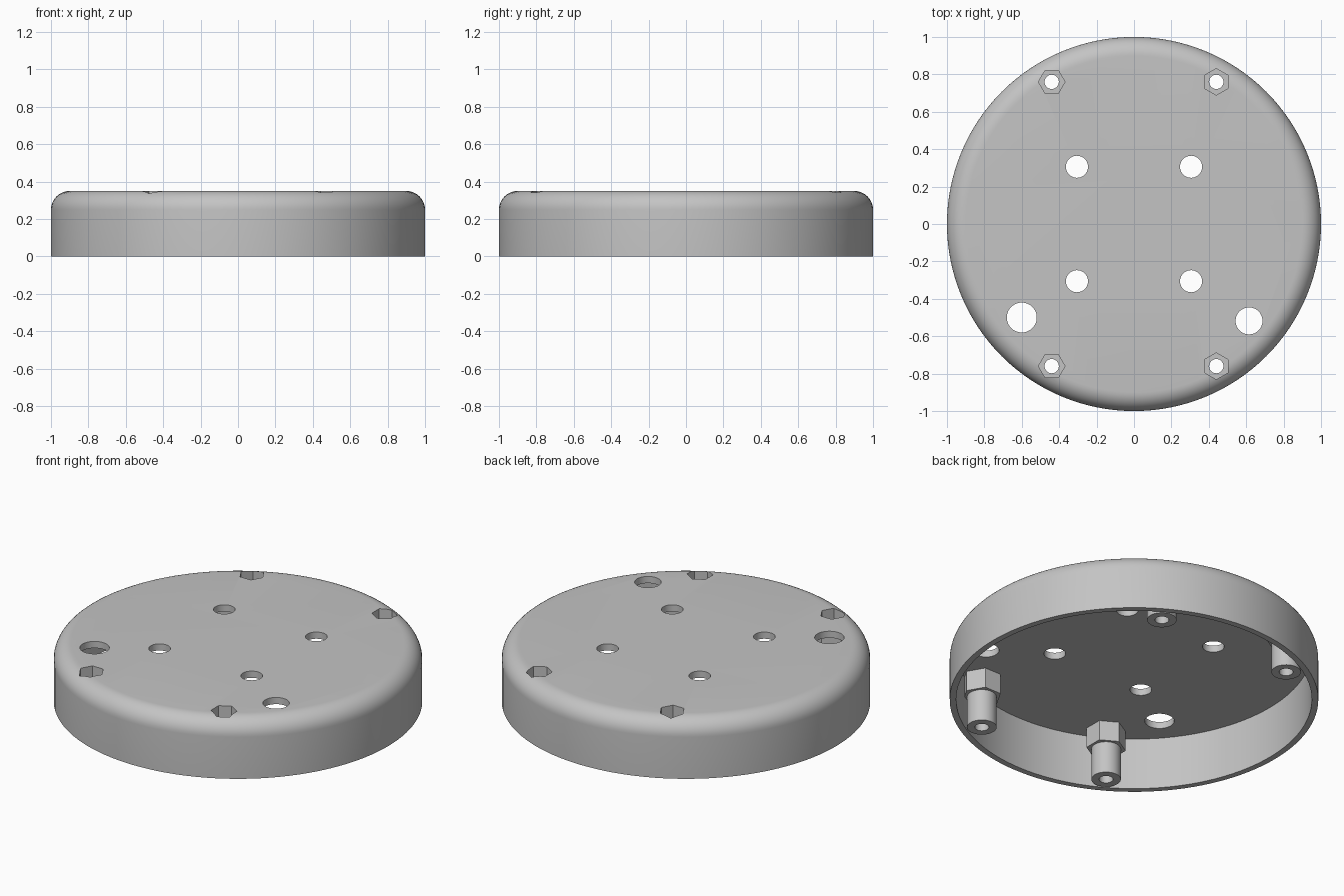
import bpy, bmesh, math
from mathutils import Matrix

cube = bpy.data.objects.get("Cube")
if cube:
    bpy.data.objects.remove(cube)

R, H, FILLET = 1.0, 0.35, 0.1      # outer shell
INNER_R, CEILING = 0.965, 0.31     # hollow underside
POST_X, POST_Y = 0.44, 0.76

grey = bpy.data.materials.new("light grey plastic")
grey.use_nodes = True
colour = (0.55, 0.55, 0.55, 1)
grey.diffuse_color = colour
grey.node_tree.nodes["Principled BSDF"].inputs["Base Color"].default_value = colour


def make_object(name, bm):
    bmesh.ops.recalc_face_normals(bm, faces=bm.faces)
    mesh = bpy.data.meshes.new(name)
    bm.to_mesh(mesh)
    bm.free()
    mesh.materials.append(grey)
    obj = bpy.data.objects.new(name, mesh)
    bpy.context.collection.objects.link(obj)
    return obj


def prism(name, x, y, r, z0, z1, sides=48, turn=0.0):
    bm = bmesh.new()
    place = Matrix.Translation((x, y, (z0 + z1) / 2)) @ Matrix.Rotation(turn, 4, "Z")
    bmesh.ops.create_cone(bm, cap_ends=True, segments=sides, radius1=r, radius2=r,
                          depth=z1 - z0, matrix=place)
    return make_object(name, bm)


def cut(target, cutter):
    mod = target.modifiers.new("cut", "BOOLEAN")
    mod.operation, mod.solver, mod.object = "DIFFERENCE", "EXACT", cutter
    bpy.ops.object.select_all(action="DESELECT")
    bpy.context.view_layer.objects.active = target
    target.select_set(True)
    bpy.ops.object.modifier_apply(modifier=mod.name)
    bpy.data.objects.remove(cutter)


# Round cover with a filleted top edge
bm = bmesh.new()
bmesh.ops.create_cone(bm, cap_ends=True, segments=128, radius1=R, radius2=R, depth=H,
                      matrix=Matrix.Translation((0, 0, H / 2)))
top_edges = [e for e in bm.edges if all(v.co.z > H / 2 for v in e.verts)]
bmesh.ops.bevel(bm, geom=top_edges, offset=FILLET, segments=10, profile=0.5,
                affect="EDGES")
cover = make_object("round_cover", bm)

# Hollow, leaving hexagonal bosses and round posts standing inside
cavity = prism("cavity", 0, 0, INNER_R, -0.1, CEILING, 128)
posts = [(sx * POST_X, sy * POST_Y, sx) for sx in (-1, 1) for sy in (-1, 1)]
for x, y, side in posts:
    boss_turn = 0 if side < 0 else math.pi / 6
    cut(cavity, prism("boss", x, y, 0.108, 0.19, 0.4, 6, boss_turn))
    cut(cavity, prism("post", x, y, 0.08, 0, 0.25))
cut(cover, cavity)

# Hexagonal nut pockets and screw holes through the posts
for x, y, side in posts:
    pocket_turn = math.pi / 6 if side < 0 else 0
    cut(cover, prism("pocket", x, y, 0.071, 0.23, 0.5, 6, pocket_turn))
    cut(cover, prism("screw_hole", x, y, 0.038, -0.2, 0.4, 32))

# Four mounting holes and two larger cable holes
holes = [(sx * 0.305, sy * 0.306, 0.059) for sx in (-1, 1) for sy in (-1, 1)]
holes += [(-0.6, -0.5, 0.08), (0.615, -0.518, 0.072)]
for x, y, r in holes:
    cut(cover, prism("hole", x, y, r, 0.1, 0.5))

# Smooth the round walls, keep the edges crisp
bpy.ops.object.select_all(action="DESELECT")
cover.select_set(True)
bpy.context.view_layer.objects.active = cover
bpy.ops.object.shade_smooth_by_angle(angle=math.radians(30))
